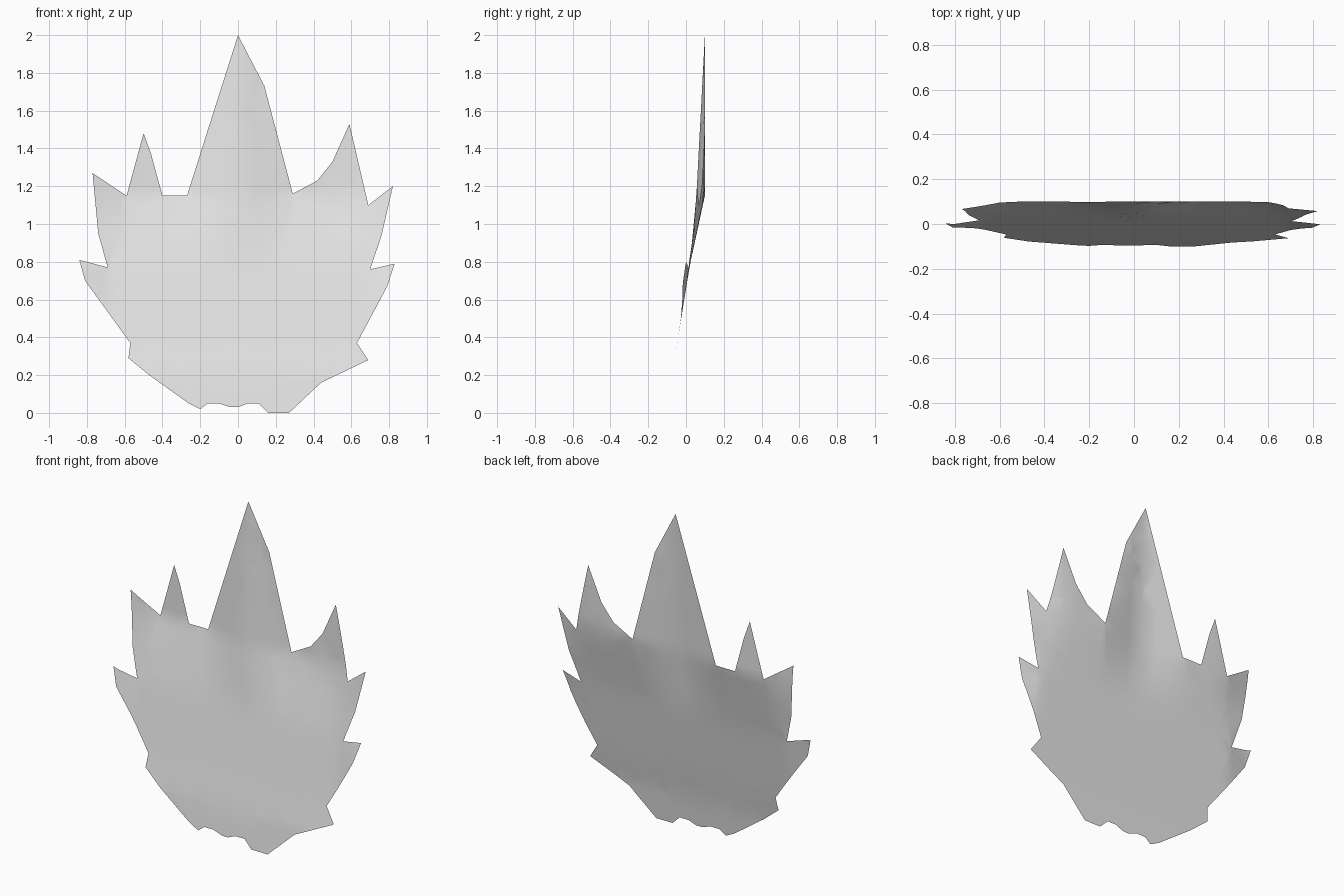
import bpy
import bmesh
from mathutils import Vector

# Remove the default cube
default_cube = bpy.data.objects.get("Cube")
if default_cube:
    bpy.data.objects.remove(default_cube, do_unlink=True)

# Leaf outline as (x, z), clockwise from the main tip
OUTLINE = [
    (0, 2), (.14, 1.73), (.29, 1.16), (.42, 1.23), (.5, 1.33), (.59, 1.53),
    (.69, 1.1), (.82, 1.2), (.76, .94), (.7, .76), (.83, .79), (.79, .67),
    (.63, .37), (.69, .28), (.44, .16), (.27, 0), (.16, 0), (.11, .05),
    (.05, .05), (0, .03), (-.04, .03), (-.1, .05), (-.16, .05), (-.2, .02),
    (-.26, .05), (-.47, .2), (-.58, .29), (-.57, .37), (-.81, .7),
    (-.84, .81), (-.69, .77), (-.74, .95), (-.77, 1.27), (-.59, 1.15),
    (-.5, 1.48), (-.46, 1.37), (-.4, 1.15), (-.27, 1.15), (-.14, 1.56),
]

# Depth of the middle rib, as (z, y)
RIB = [(0, -.1), (.2, -.078), (.38, -.045), (.78, .02), (1.15, .055), (2, .1)]
# How far the sheet curls back beside the rib: by height, then by distance
CURL = [(.78, 0), (1.15, .045), (2, 0)]
CURL_ACROSS = [(0, 0), (.28, 1), (.5, 1), (.6, .9), (.8, 0)]
# How far the small side tips lean forward: by height, then by distance
LEAN = [(.38, 0), (.67, .022), (.8, .022), (.94, 0)]
LEAN_ACROSS = [(.68, 0), (.8, 1)]


def interpolate(profile, position):
    """Read a piecewise linear profile at one position."""
    if position <= profile[0][0]:
        return profile[0][1]
    for (start, low), (end, high) in zip(profile, profile[1:]):
        if position <= end:
            return low + (high - low) * (position - start) / (end - start)
    return profile[-1][1]


def leaf_depth(x, z):
    """Depth of the leaf: rib, curled sides and leaning side tips."""
    across = abs(x)
    # The curl narrows along with the main tip
    if z > 1.15 and across < .3:
        across = min(across * .85 / max(2 - z, .01), .28)
    curl = interpolate(CURL, z) * interpolate(CURL_ACROSS, across)
    lean = interpolate(LEAN, z) * interpolate(LEAN_ACROSS, across)
    return interpolate(RIB, z) + curl - lean


def cut(bm, point, normal):
    """Slice the whole sheet along a plane, keeping both sides."""
    geometry = bm.verts[:] + bm.edges[:] + bm.faces[:]
    bmesh.ops.bisect_plane(bm, geom=geometry, dist=1e-4,
                           plane_co=Vector(point), plane_no=Vector(normal))


# Flat leaf sheet, sliced so that it can bend
bm = bmesh.new()
sheet = bm.faces.new([bm.verts.new((x, 0, z)) for x, z in OUTLINE])
sheet.normal_update()
if sheet.normal.y > 0:
    sheet.normal_flip()
bmesh.ops.triangulate(bm, faces=[sheet], ngon_method='EAR_CLIP')
for step in range(-7, 8):
    cut(bm, (step * .1, 0, 0), (1, 0, 0))
for step in range(1, 20):
    cut(bm, (0, 0, step * .1), (0, 0, 1))
bm.normal_update()
bmesh.ops.triangulate(bm, faces=bm.faces[:])

# Bend the sheet
for vert in bm.verts:
    vert.co.y = leaf_depth(vert.co.x, vert.co.z)
for face in bm.faces:
    face.smooth = True

mesh = bpy.data.meshes.new("leaf")
bm.to_mesh(mesh)
bm.free()
leaf = bpy.data.objects.new("leaf", mesh)
bpy.context.collection.objects.link(leaf)

# Plain light grey
grey = bpy.data.materials.new("light grey")
grey.use_nodes = True
colour = (.8, .8, .8, 1)
grey.diffuse_color = colour
grey.node_tree.nodes["Principled BSDF"].inputs["Base Color"].default_value = colour
mesh.materials.append(grey)
